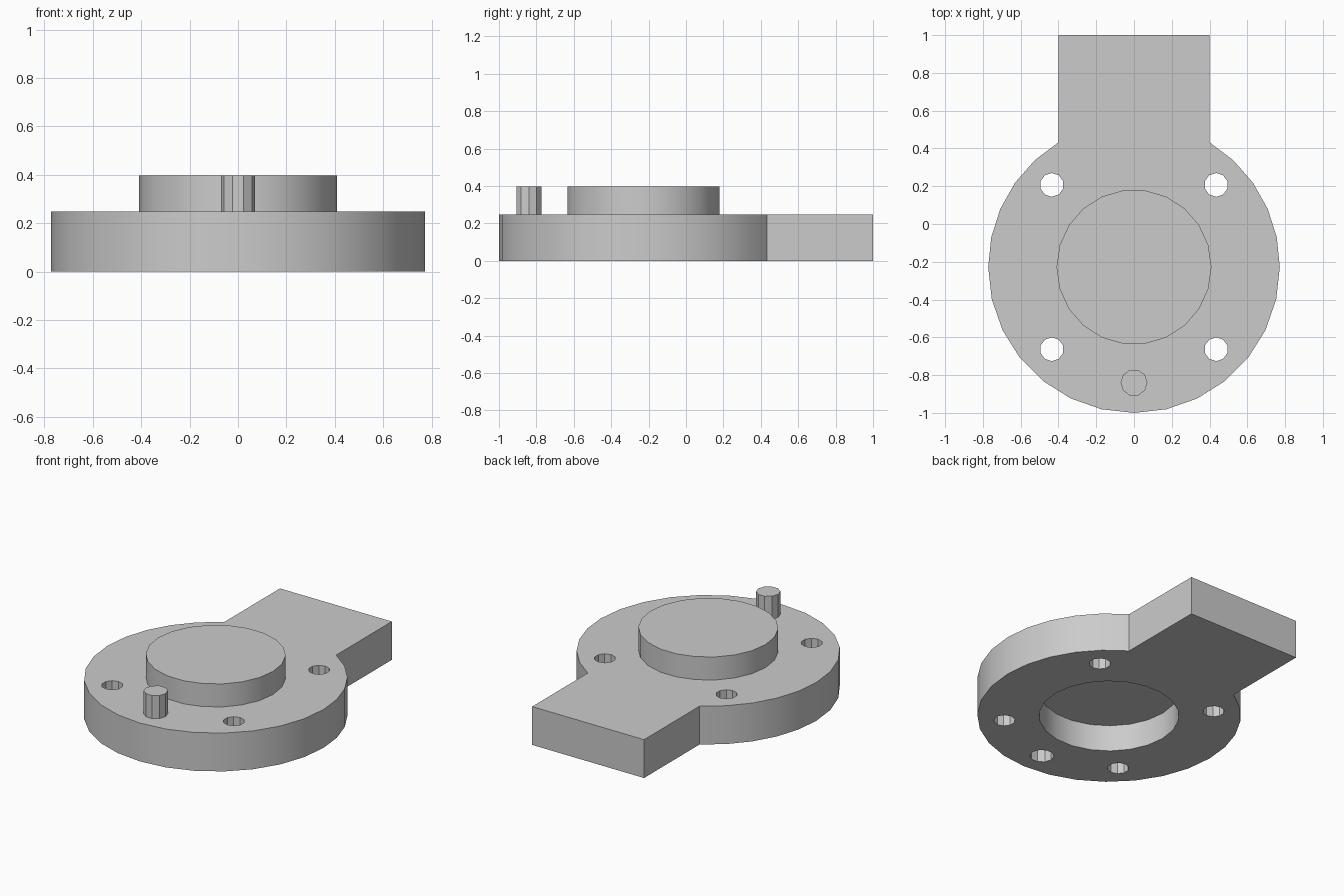
import bpy
import bmesh
from math import pi, sin, cos, asin, radians

cube = bpy.data.objects.get("Cube")
if cube:
    bpy.data.objects.remove(cube, do_unlink=True)

DISC_R, DISC_Y = 0.772, -0.228
ARM_HALF = 0.4
PLATE_H, TOP = 0.248, 0.397
BOSS_R, PIN_R, HOLE_R = 0.41, 0.071, 0.063
PIN_Y = -0.84
RECESS = 0.17

GREY = (0.6, 0.6, 0.6, 1)
mat = bpy.data.materials.new("plain grey")
mat.use_nodes = True
mat.diffuse_color = GREY
mat.node_tree.nodes["Principled BSDF"].inputs["Base Color"].default_value = GREY


def prism(name, outline, z0, z1):
    """Extrude a counter-clockwise outline from z0 to z1."""
    bm = bmesh.new()
    base = bm.faces.new([bm.verts.new((x, y, z0)) for x, y in outline])
    top = bmesh.ops.extrude_face_region(bm, geom=[base], use_keep_orig=True)
    verts = [v for v in top["geom"] if isinstance(v, bmesh.types.BMVert)]
    bmesh.ops.translate(bm, verts=verts, vec=(0, 0, z1 - z0))
    bmesh.ops.recalc_face_normals(bm, faces=bm.faces)
    mesh = bpy.data.meshes.new(name)
    bm.to_mesh(mesh)
    bm.free()
    mesh.materials.append(mat)
    obj = bpy.data.objects.new(name, mesh)
    bpy.context.collection.objects.link(obj)
    return obj


def circle(x, y, r, n, turn=0.0):
    return [(x + r * cos(turn + 2 * pi * i / n), y + r * sin(turn + 2 * pi * i / n))
            for i in range(n)]


def activate(obj):
    bpy.ops.object.select_all(action='DESELECT')
    obj.select_set(True)
    bpy.context.view_layer.objects.active = obj


def cut(target, cutter):
    mod = target.modifiers.new("cut", 'BOOLEAN')
    mod.operation = 'DIFFERENCE'
    mod.solver = 'EXACT'
    mod.object = cutter
    activate(target)
    bpy.ops.object.modifier_apply(modifier=mod.name)
    bpy.data.objects.remove(cutter, do_unlink=True)


# Plate outline: right half of the disc from its lowest point up to the arm, then mirrored
join = pi / 2 - asin(ARM_HALF / DISC_R)
angles = [-pi / 2 + i * pi / 14 for i in range(7)] + [i * join / 5 for i in range(6)]
right = [(DISC_R * cos(a), DISC_Y + DISC_R * sin(a)) for a in angles]
right.append((ARM_HALF, 1.0))
outline = right + [(-x, y) for x, y in reversed(right[1:])]
plate = prism("base_plate", outline, 0, PLATE_H)

# Four bolt holes through the plate
for sx in (-1, 1):
    for sy in (-1, 1):
        ring = circle(sx * 0.435, DISC_Y + sy * 0.435, HOLE_R, 10, pi / 2)
        cut(plate, prism("hole_cutter", ring, -0.1, PLATE_H + 0.1))

# Underside recesses matching the boss and the pin
boss_ring = circle(0, DISC_Y, BOSS_R, 22)
pin_ring = circle(0, PIN_Y, PIN_R, 10)
for ring in (boss_ring, pin_ring):
    cut(plate, prism("recess_cutter", ring, -0.1, RECESS))

# Raised round boss and locating pin
boss = prism("round_boss", boss_ring, PLATE_H, TOP)
pin = prism("locating_pin", pin_ring, PLATE_H, TOP)

for obj in (plate, boss, pin):
    activate(obj)
    bpy.ops.object.shade_smooth_by_angle(angle=radians(30))
